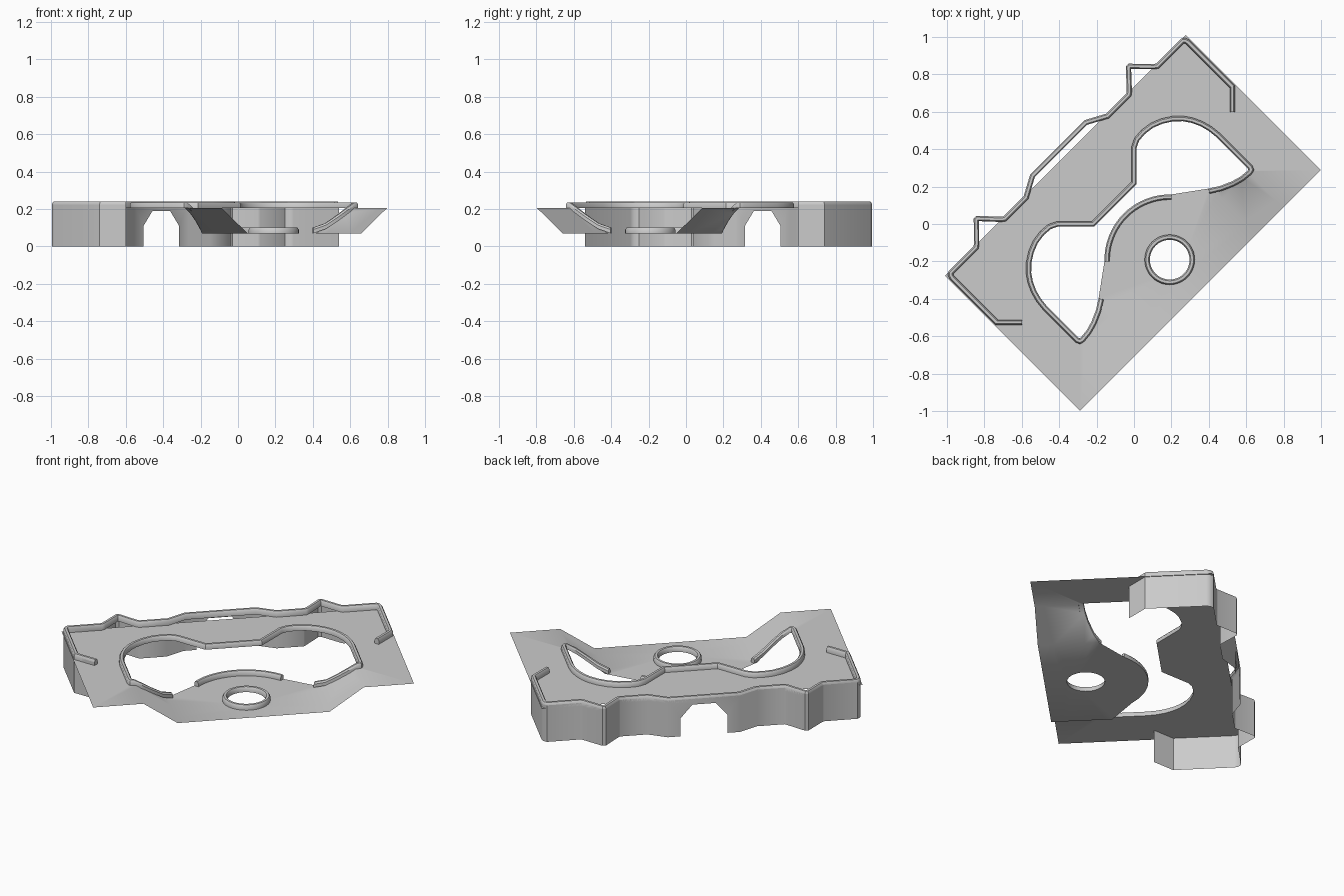
import bpy, bmesh, math
from mathutils import Vector

cube = bpy.data.objects.get("Cube")
if cube:
    bpy.data.objects.remove(cube)

grey = bpy.data.materials.new("light_grey")
grey.use_nodes = True
grey.diffuse_color = (0.6, 0.6, 0.6, 1)
grey.node_tree.nodes["Principled BSDF"].inputs["Base Color"].default_value = (0.6, 0.6, 0.6, 1)

HIGH, LOW, LENGTH, DEPTH = 0.205, 0.07, 0.91, 0.502
FOLD_LOW, FOLD_HIGH = 0.431, 0.625
RING = (0, -0.27)


def height(u, v):
    """Sheet height: raised everywhere except the sunken front middle."""
    if v > 0.1:
        return HIGH
    t = (abs(u) - FOLD_LOW) / (FOLD_HIGH - FOLD_LOW)
    return LOW + (HIGH - LOW) * min(max(t, 0), 1)


def finish(bm, name):
    """Turn a bmesh into an object standing diagonally."""
    mesh = bpy.data.meshes.new(name)
    bm.to_mesh(mesh)
    bm.free()
    mesh.materials.append(grey)
    ob = bpy.data.objects.new(name, mesh)
    bpy.context.collection.objects.link(ob)
    ob.rotation_euler.z = math.radians(45)
    bpy.ops.object.select_all(action='DESELECT')
    ob.select_set(True)
    bpy.context.view_layer.objects.active = ob
    bpy.ops.object.shade_smooth_by_angle(angle=math.radians(35))


def mirrored(half):
    return half + [(-u, v) for u, v in reversed(half)]


def arc(center, r, a0, a1, n):
    angles = [math.radians(a0 + (a1 - a0) * i / n) for i in range(n + 1)]
    return [(center[0] + r * math.cos(a), center[1] + r * math.sin(a)) for a in angles]


def offset(path, d, closed):
    """Shift a path to its right by d with mitred corners."""
    pts, n, out = [Vector(p) for p in path], len(path), []
    for i, p in enumerate(pts):
        before = p - pts[i - 1] if closed or i else pts[1] - p
        after = pts[(i + 1) % n] - p if closed or i < n - 1 else before
        a, b = before.normalized(), after.normalized()
        m = Vector((a.y + b.y, -a.x - b.x)).normalized()
        out.append(p + m * d / max(m.dot(Vector((a.y, -a.x))), 0.5))
    return out


def sweep(path, profile, name, closed=False, base=height):
    """Run a (sideways, up) profile along a path."""
    bm = bmesh.new()
    rows = [[bm.verts.new((q.x, q.y, base(*p) + dz))
             for p, q in zip(path, offset(path, d, closed))] for d, dz in profile]
    n = len(path)
    for r, s in zip(rows, rows[1:]):
        for i in range(n if closed else n - 1):
            k = (i + 1) % n
            bm.faces.new((r[i], s[i], s[k], r[k]))
    if not closed:
        bm.faces.new([r[0] for r in rows][::-1])
        bm.faces.new([r[-1] for r in rows])
    finish(bm, name)


bead = [(-.014, 0), (-.014, .02), (-.007, .03), (.007, .03), (.014, .02), (.014, 0)]

# Opening outline: raised back lobes, ramp edges, then the sunken arc
lobe = [(.155, .155), (.29, .29), (.33, .309), (.382, .313), (.44, .305), (.495, .283),
        (.543, .252), (.583, .214), (.612, .172), (.634, .124), (.648, .072), (.654, .018),
        (.654, -.225), (.648, -.238), (.633, -.242), (.58, -.237), (.527, -.222),
        (.465, -.195), (.407, -.159)]
front_arc = arc(RING, .335, 43.4, 136.6, 20)
opening = lobe + front_arc + [(-u, v) for u, v in reversed(lobe)]

# Folded sheet with the large opening and the round hole
bm = bmesh.new()
loops = [[(-LENGTH, -DEPTH), (LENGTH, -DEPTH), (LENGTH, .518), (-LENGTH, .518)],
         offset(opening, .014, True), arc(RING, .106, 0, 352.5, 47)]
for loop in loops:
    vs = [bm.verts.new((p[0], p[1], 0)) for p in loop]
    for i, v in enumerate(vs):
        bm.edges.new((vs[i - 1], v))
bmesh.ops.triangle_fill(bm, edges=bm.edges[:], use_beauty=True, normal=(0, 0, 1))
for u in (-FOLD_HIGH, -FOLD_LOW, FOLD_LOW, FOLD_HIGH):
    bmesh.ops.bisect_plane(bm, geom=bm.verts[:] + bm.edges[:] + bm.faces[:],
                           plane_co=(u, 0, 0), plane_no=(1, 0, 0))
for v in bm.verts:
    v.co.z = height(v.co.x, v.co.y)
for f in bm.faces:
    f.normal_update()
    if f.normal.z < 0:
        f.normal_flip()
finish(bm, "folded_sheet")

# Raised rims around the openings
sweep([(-u, v) for u, v in reversed(lobe)] + lobe, bead, "opening_rim")
sweep(front_arc, bead, "front_arc_rim")
sweep(arc(RING, .12, 0, 352.5, 47), bead, "round_hole_rim", closed=True)

# Stepped back wall, wrapping round both ends
wall = mirrored([(.806, .042), (.905, .141), (.905, .485), (.899, .507), (.88, .523),
                 (.69, .523), (.68, .53), (.585, .627), (.565, .627), (.475, .53),
                 (.465, .523), (.311, .523), (.205, .58)])
bm = bmesh.new()
TOP = 0.225
for i, ((u, v), (s, t)) in enumerate(zip(wall, wall[1:])):
    outline = [(u, v, 0), (s, t, 0), (s, t, TOP), (u, v, TOP)]
    if i == len(wall) // 2 - 1:
        # Chamfered doorway in the middle panel
        door = [(.134, 0), (.134, .11), (.066, .19), (-.066, .19), (-.134, .11), (-.134, 0)]
        outline[1:1] = [(x, v, z) for x, z in door]
    bm.faces.new([bm.verts.new(c) for c in outline])
bmesh.ops.remove_doubles(bm, verts=bm.verts[:], dist=1e-5)
finish(bm, "back_wall")

# Rounded bead along the wall top
wall_bead = [(-.028, 0), (-.028, .023), (-.021, .034), (-.007, .034), (0, .023), (0, 0)]
sweep(wall, wall_bead, "wall_top_bead", base=lambda u, v: HIGH)
